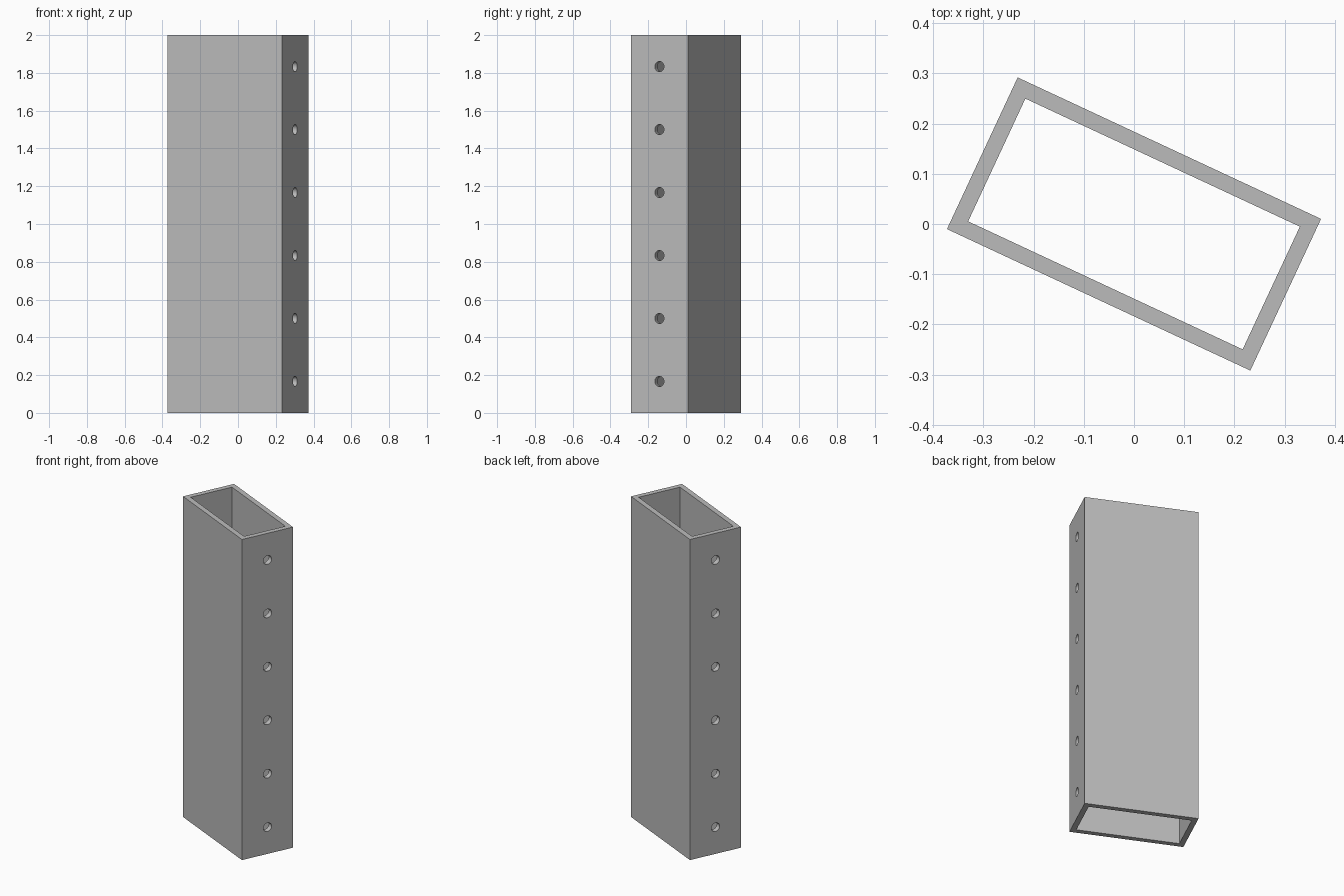
import bpy, bmesh, math
from mathutils import Matrix

if "Cube" in bpy.data.objects:
    bpy.data.objects.remove(bpy.data.objects["Cube"])

LENGTH, WIDTH, HEIGHT, WALL = 0.6667, 0.3333, 2.0, 0.0318
HOLE_RADIUS, HOLE_COUNT = 0.027, 6
TURN = Matrix.Rotation(math.radians(-25), 4, 'Z')

grey = bpy.data.materials.new("steel_grey")
grey.diffuse_color = (0.50, 0.50, 0.50, 1)
grey.use_nodes = True
grey.node_tree.nodes["Principled BSDF"].inputs["Base Color"].default_value = grey.diffuse_color


def add_object(name, bm):
    bmesh.ops.recalc_face_normals(bm, faces=bm.faces[:])
    mesh = bpy.data.meshes.new(name)
    bm.to_mesh(mesh)
    bm.free()
    mesh.materials.append(grey)
    obj = bpy.data.objects.new(name, mesh)
    bpy.context.collection.objects.link(obj)
    obj.matrix_world = TURN
    return obj


# Open rectangular tube: outer and inner rings at both ends
bm = bmesh.new()


def ring(inset, z):
    x, y = LENGTH / 2 - inset, WIDTH / 2 - inset
    return [bm.verts.new((sx * x, sy * y, z))
            for sx, sy in ((-1, -1), (1, -1), (1, 1), (-1, 1))]


loops = [ring(0, 0), ring(0, HEIGHT), ring(WALL, HEIGHT), ring(WALL, 0)]
for a, b in zip(loops, loops[1:] + loops[:1]):
    for i in range(4):
        j = (i + 1) % 4
        bm.faces.new((a[i], a[j], b[j], b[i]))
tube = add_object("rectangular_tube", bm)

# Row of round holes drilled through both narrow walls
bm = bmesh.new()
for i in range(HOLE_COUNT):
    z = HEIGHT * (i + 0.5) / HOLE_COUNT
    bmesh.ops.create_cone(
        bm, cap_ends=True, segments=32, radius1=HOLE_RADIUS,
        radius2=HOLE_RADIUS, depth=LENGTH + 0.2,
        matrix=Matrix.Translation((0, 0, z)) @ Matrix.Rotation(math.pi / 2, 4, 'Y'))
cutter = add_object("hole_cutter", bm)
cutter.hide_render = True

drill = tube.modifiers.new("holes", 'BOOLEAN')
drill.operation = 'DIFFERENCE'
drill.solver = 'EXACT'
drill.object = cutter
bpy.context.view_layer.objects.active = tube
tube.select_set(True)
cutter.select_set(False)
bpy.ops.object.modifier_apply(modifier=drill.name)
bpy.data.objects.remove(cutter)

# Smooth hole walls, crisp tube edges
bpy.ops.object.shade_smooth_by_angle(angle=math.radians(30))
